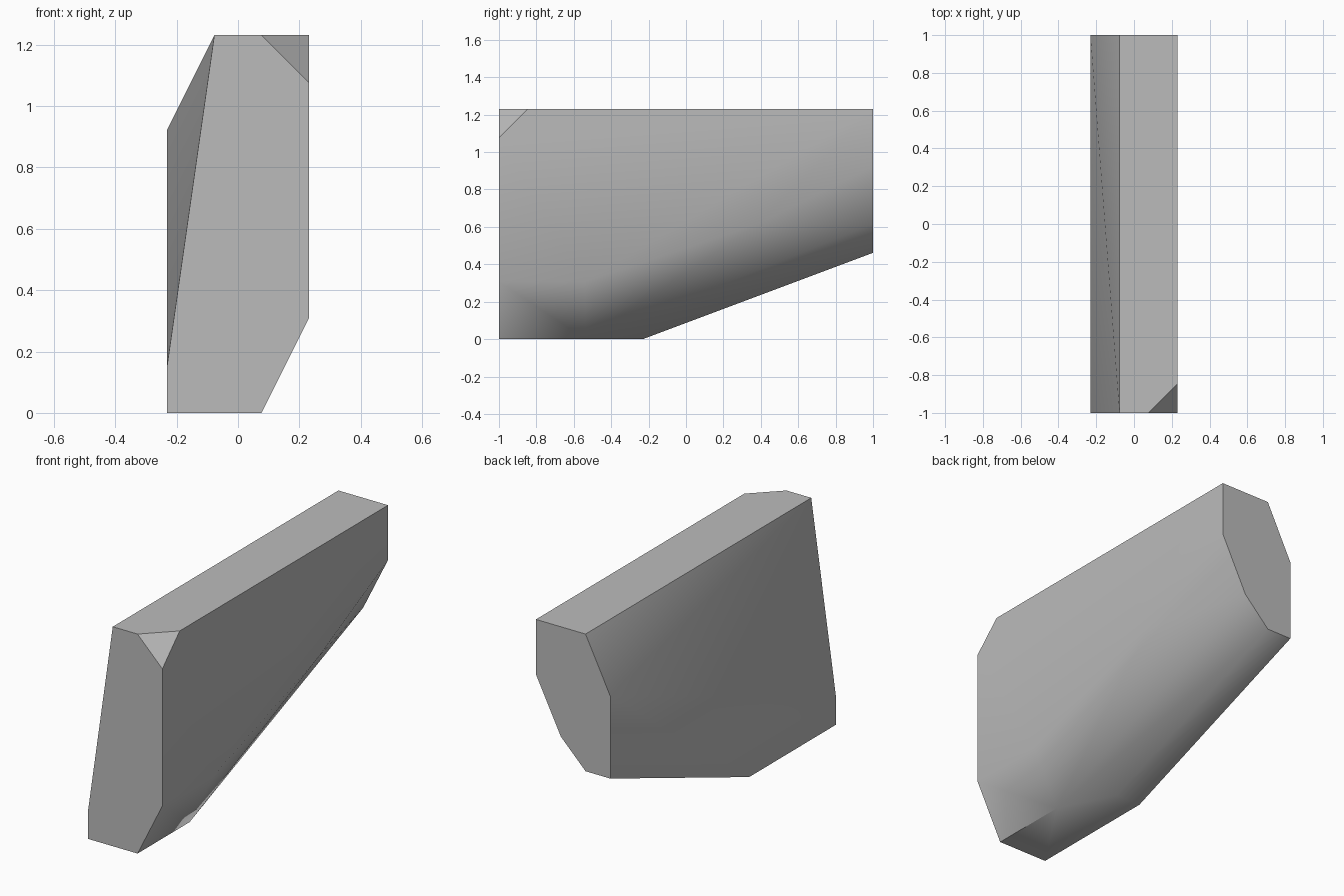
import bpy
import bmesh
import math
from mathutils import Vector

# Remove the default cube only
default_cube = bpy.data.objects.get("Cube")
if default_cube:
    bpy.data.objects.remove(default_cube, do_unlink=True)

# All corners sit on a coarse grid; the slab is thirteen cells long
CELL = 2 / 13
HALF_WIDTH, HALF_LENGTH, HEIGHT = 1.5, 6.5, 8


def make_material(name, value):
    material = bpy.data.materials.new(name)
    material.use_nodes = True
    colour = (value, value, value, 1)
    material.diffuse_color = colour
    shader = material.node_tree.nodes["Principled BSDF"]
    shader.inputs["Base Color"].default_value = colour
    shader.inputs["Roughness"].default_value = 0.8
    return material


def end_profile(outline, y):
    """Place an (x, z) outline at one end of the slab."""
    return [(x, y, z) for x, z in outline]


# Front end: tapered left edge, chamfered lower right, chipped upper right
front_outline = [(-1.5, 0), (0.5, 0), (1.5, 2), (1.5, 7),
                 (0.5, HEIGHT), (-0.5, HEIGHT), (-1.5, 1)]

# Back end: raised underside and a bevelled upper left shoulder
back_outline = [(-1.5, 3), (-0.5, 3), (0.5, 4), (1.5, 6),
                (1.5, HEIGHT), (-0.5, HEIGHT), (-1.5, 6)]

# Corners between the ends: underside bend, side chamfer and chip
middle_corners = [(-HALF_WIDTH, -1.5, 0), (-0.5, -1.5, 0), (0.5, -3.5, 0),
                  (HALF_WIDTH, -3.5, 2), (HALF_WIDTH, 2.5, 4),
                  (HALF_WIDTH, -5.5, HEIGHT)]

corners = (end_profile(front_outline, -HALF_LENGTH)
           + end_profile(back_outline, HALF_LENGTH)
           + middle_corners)

# Wrap the corners in one faceted stone body and merge flat triangles
bm = bmesh.new()
for corner in corners:
    bm.verts.new(Vector(corner) * CELL)
bmesh.ops.convex_hull(bm, input=bm.verts[:])
bmesh.ops.dissolve_limit(bm, angle_limit=math.radians(0.5),
                         verts=bm.verts[:], edges=bm.edges[:])
bmesh.ops.recalc_face_normals(bm, faces=bm.faces[:])

mesh = bpy.data.meshes.new("stone_slab")
bm.to_mesh(mesh)
bm.free()
mesh.materials.append(make_material("stone grey", 0.5))

slab = bpy.data.objects.new("stone_slab", mesh)
bpy.context.collection.objects.link(slab)

# Soft shading over shallow bends, crisp at the strong edges
bpy.ops.object.select_all(action='DESELECT')
slab.select_set(True)
bpy.context.view_layer.objects.active = slab
bpy.ops.object.shade_smooth_by_angle(angle=math.radians(40))
